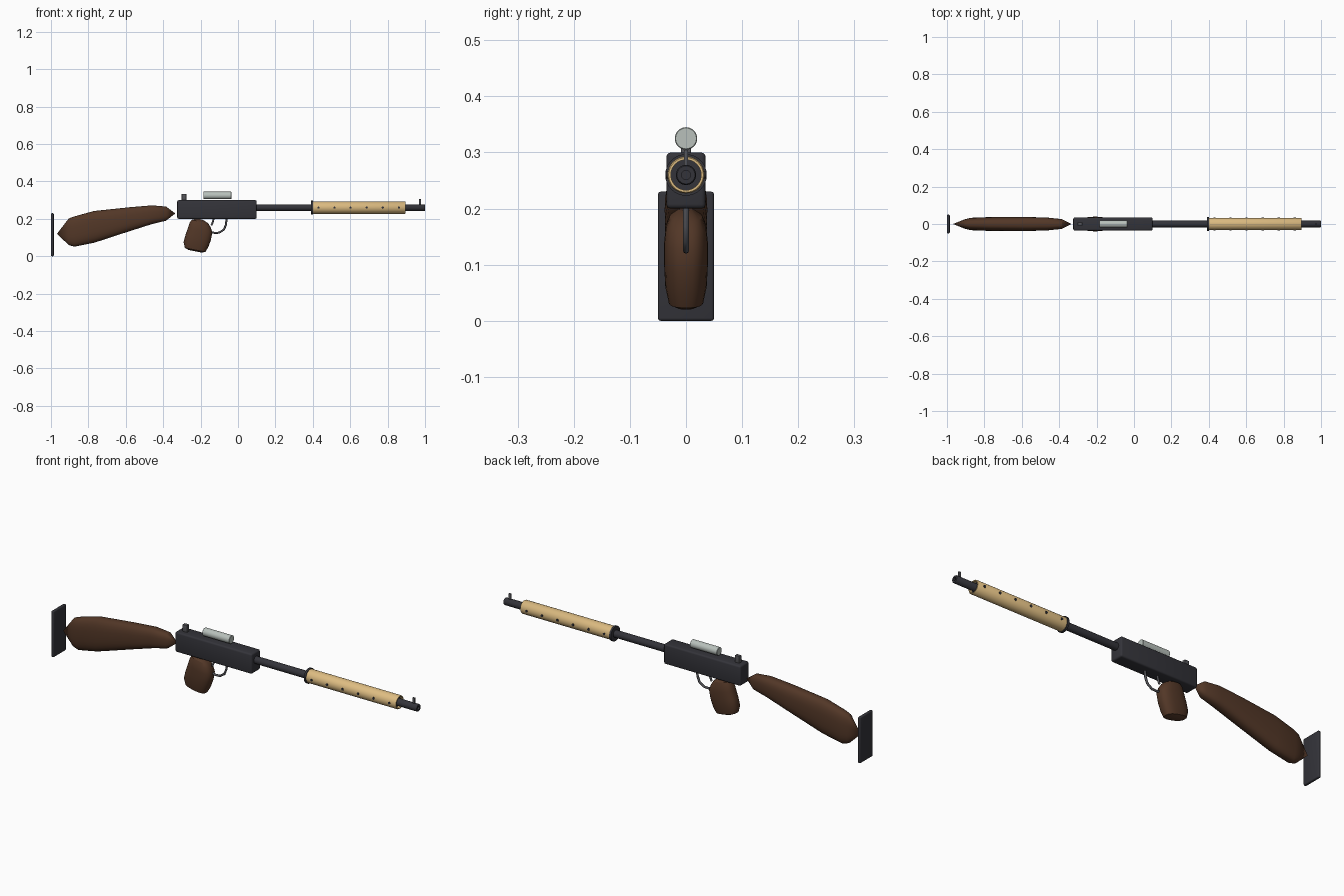
import bpy, bmesh, math
from mathutils import Vector, Matrix

if "Cube" in bpy.data.objects:
    bpy.data.objects.remove(bpy.data.objects["Cube"], do_unlink=True)


def material(name, r, g, b):
    m = bpy.data.materials.new(name)
    m.use_nodes = True
    m.diffuse_color = (r, g, b, 1)
    m.node_tree.nodes["Principled BSDF"].inputs["Base Color"].default_value = (r, g, b, 1)
    return m


WOOD = material("walnut brown", 0.085, 0.038, 0.02)
BLACK = material("blued steel", 0.034, 0.034, 0.042)
TAN = material("pale tan", 0.72, 0.5, 0.22)
GLASS = material("pale grey green", 0.48, 0.53, 0.5)
GREY = material("dark grey", 0.09, 0.09, 0.1)

AXLE = 0.26  # height of the barrel axis


def finish(name, bm, mat, angle=35):
    bmesh.ops.recalc_face_normals(bm, faces=bm.faces)
    mesh = bpy.data.meshes.new(name)
    bm.to_mesh(mesh)
    bm.free()
    mesh.materials.append(mat)
    ob = bpy.data.objects.new(name, mesh)
    bpy.context.collection.objects.link(ob)
    bpy.ops.object.select_all(action='DESELECT')
    ob.select_set(True)
    bpy.context.view_layer.objects.active = ob
    bpy.ops.object.shade_smooth_by_angle(angle=math.radians(angle))
    return ob


def box(name, low, high, mat, bevel=0.0):
    low, high = Vector(low), Vector(high)
    bm = bmesh.new()
    bmesh.ops.create_cube(bm, size=1)
    bmesh.ops.scale(bm, vec=high - low, verts=bm.verts)
    bmesh.ops.translate(bm, vec=(low + high) / 2, verts=bm.verts)
    if bevel:
        bmesh.ops.bevel(bm, geom=bm.edges[:], offset=bevel, segments=3,
                        profile=0.5, affect='EDGES')
    return finish(name, bm, mat)


def lathe(name, profile, mat, z=AXLE, sides=32):
    """Spin (x, radius) points around a line parallel to x."""
    bm = bmesh.new()
    verts = [bm.verts.new((x, 0, z + r)) for x, r in profile]
    edges = [bm.edges.new(pair) for pair in zip(verts, verts[1:])]
    bmesh.ops.spin(bm, geom=verts + edges, cent=(0, 0, z), axis=(1, 0, 0),
                   angle=math.tau, steps=sides, use_duplicate=False)
    bmesh.ops.remove_doubles(bm, verts=bm.verts, dist=1e-5)
    return finish(name, bm, mat)


def loft(name, stations, u, mat, slope=0.0, sides=28, power=2.6):
    """Join rounded sections given as (x, z, half size along u, half width)."""
    u, v = Vector(u), Vector((0, 1, 0))
    bm = bmesh.new()
    rings = []
    for x, z, hu, hv in stations:
        ring = []
        for i in range(sides):
            a = math.tau * i / sides
            c, s = math.cos(a), math.sin(a)
            du = math.copysign(abs(c) ** (2 / power), c) * hu
            dv = math.copysign(abs(s) ** (2 / power), s) * hv
            p = Vector((x, 0, z)) + u * du + v * dv
            p.z += slope * (p.x - x)
            ring.append(bm.verts.new(p))
        rings.append(ring)
    for a, b in zip(rings, rings[1:]):
        for i in range(sides):
            j = (i + 1) % sides
            bm.faces.new((a[i], a[j], b[j], b[i]))
    bm.faces.new(rings[0])
    bm.faces.new(rings[-1])
    bmesh.ops.remove_doubles(bm, verts=bm.verts, dist=1e-5)
    return finish(name, bm, mat, 30)


def rod(name, points, radius, mat):
    curve = bpy.data.curves.new(name, 'CURVE')
    curve.dimensions = '3D'
    curve.bevel_depth = radius
    curve.bevel_resolution = 2
    curve.use_fill_caps = True
    line = curve.splines.new('POLY')
    line.points.add(len(points) - 1)
    for p, (x, z) in zip(line.points, points):
        p.co = (x, 0, z, 1)
    curve.materials.append(mat)
    ob = bpy.data.objects.new(name, curve)
    bpy.context.collection.objects.link(ob)
    bpy.ops.object.select_all(action='DESELECT')
    ob.select_set(True)
    bpy.context.view_layer.objects.active = ob
    bpy.ops.object.convert(target='MESH')


# Shoulder stock and butt plate
box("butt_plate", (-1, -0.05, 0), (-0.985, 0.05, 0.23), BLACK, 0.005)
loft("shoulder_stock", [
    (-0.968, 0.12, 0, 0), (-0.905, 0.131, 0.071, 0.025),
    (-0.875, 0.132, 0.081, 0.033), (-0.77, 0.157, 0.085, 0.037),
    (-0.58, 0.198, 0.064, 0.038), (-0.46, 0.222, 0.05, 0.034),
    (-0.385, 0.228, 0.038, 0.026), (-0.335, 0.229, 0, 0)], (0, 0, 1), WOOD)

# Receiver
box("receiver", (-0.325, -0.035, 0.2), (0.1, 0.035, 0.3), BLACK, 0.008)

# Pistol grip, with a slanted underside
loft("pistol_grip", [
    (-0.23, 0.027, 0.035, 0.018), (-0.229, 0.034, 0.055, 0.031),
    (-0.225, 0.062, 0.066, 0.037), (-0.213, 0.1, 0.068, 0.039),
    (-0.202, 0.14, 0.065, 0.039), (-0.203, 0.168, 0.056, 0.036),
    (-0.204, 0.186, 0.044, 0.029), (-0.205, 0.199, 0.015, 0.012)],
    (1, 0, 0), WOOD, slope=-0.2)

# Trigger and its guard
rod("trigger_guard", [(-0.061, 0.205), (-0.064, 0.17), (-0.075, 0.143),
                      (-0.1, 0.126), (-0.125, 0.125), (-0.155, 0.132)], 0.0055, GREY)
rod("trigger", [(-0.13, 0.205), (-0.134, 0.185), (-0.142, 0.165)], 0.005, GREY)

# Barrel with a recessed bore
lathe("barrel", [(0.09, 0), (0.09, 0.018), (0.997, 0.018), (1, 0.016),
                 (1, 0.008), (0.96, 0.008), (0.96, 0)], BLACK)

# Hollow handguard, rear collar and side studs
lathe("handguard", [(0.397, 0.018), (0.397, 0.033), (0.893, 0.033), (0.896, 0.031),
                    (0.896, 0.027), (0.43, 0.027), (0.43, 0.018)], TAN)
lathe("handguard_collar", [(0.39, 0.018), (0.39, 0.037), (0.4, 0.037), (0.4, 0.018)], BLACK)
lathe("handguard_spacer", [(0.88, 0.018), (0.88, 0.0272), (0.87, 0.0272)], BLACK)
bm = bmesh.new()
for i in range(6):
    for side in (-1, 1):
        place = Matrix.Translation((0.43 + 0.086 * i, side * 0.032, AXLE))
        bmesh.ops.create_cone(bm, cap_ends=True, segments=12, radius1=0.006, radius2=0.006,
                              depth=0.008, matrix=place @ Matrix.Rotation(math.pi / 2, 4, 'X'))
finish("handguard_studs", bm, BLACK)

# Sights
box("front_sight", (0.967, -0.004, 0.272), (0.979, 0.004, 0.305), GREY, 0.001)
box("rear_sight", (-0.301, -0.009, 0.295), (-0.276, 0.009, 0.334), GREY, 0.002)
lathe("sight_tube", [(-0.185, 0), (-0.185, 0.0185), (-0.1835, 0.02),
                     (-0.0365, 0.02), (-0.035, 0.0185), (-0.035, 0)], GLASS, z=0.325)
